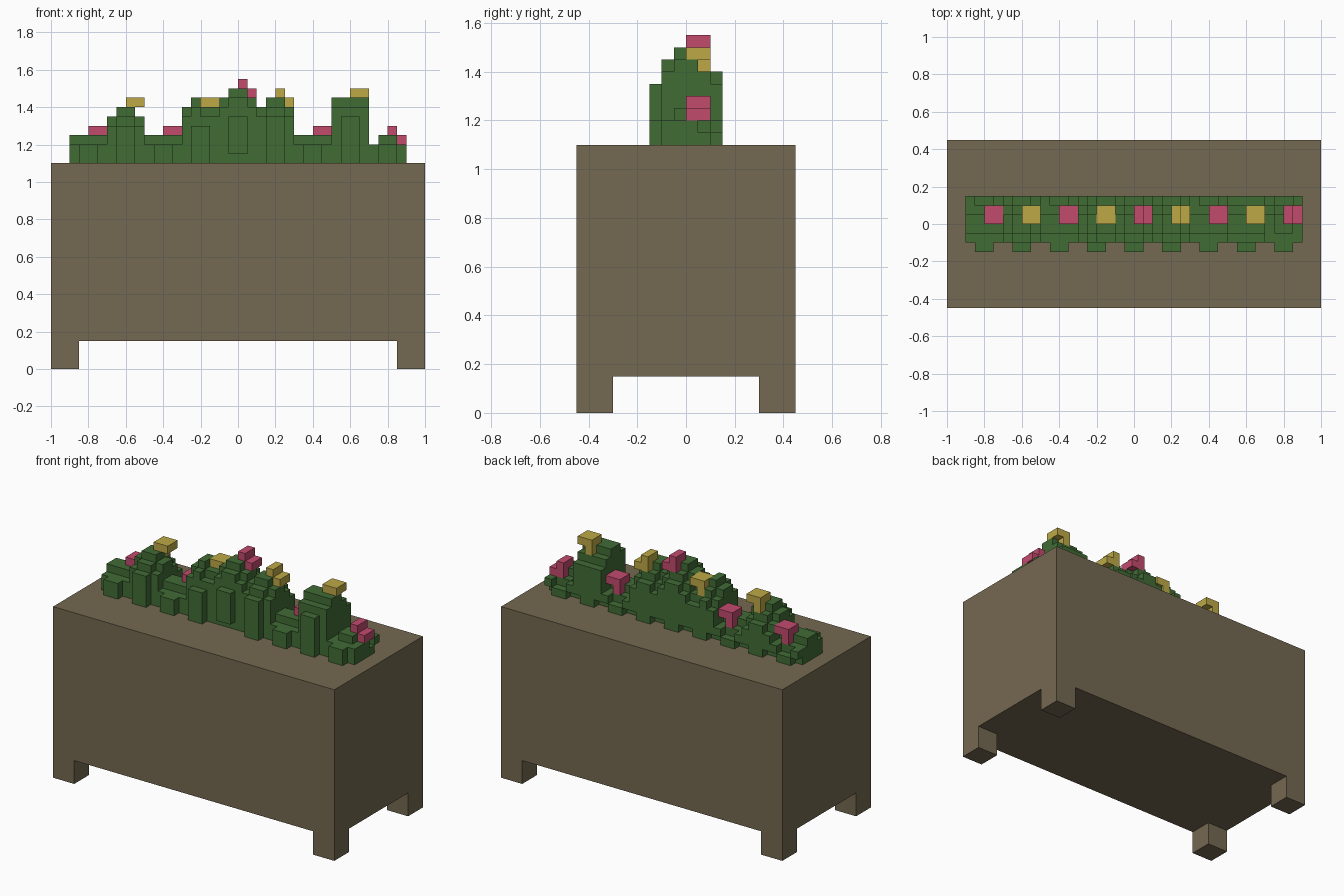
import bpy, bmesh
from mathutils import Vector

cube = bpy.data.objects.get("Cube")
if cube:
    bpy.data.objects.remove(cube, do_unlink=True)

U = 0.05       # block size
SOIL = 1.10    # height of the planter top


def material(name, rgb):
    m = bpy.data.materials.new(name)
    m.use_nodes = True
    m.diffuse_color = (*rgb, 1)
    m.node_tree.nodes["Principled BSDF"].inputs["Base Color"].default_value = (*rgb, 1)
    return m


BROWN = material("planter brown", (0.175, 0.140, 0.082))
GREEN = material("leaf green", (0.053, 0.150, 0.036))
PINK = material("petal pink", (0.540, 0.070, 0.152))
YELLOW = material("petal yellow", (0.510, 0.396, 0.062))


def finish(name, bm, mat):
    bmesh.ops.recalc_face_normals(bm, faces=bm.faces)
    me = bpy.data.meshes.new(name)
    bm.to_mesh(me)
    bm.free()
    me.materials.append(mat)
    ob = bpy.data.objects.new(name, me)
    bpy.context.collection.objects.link(ob)
    return ob


def box(name, lo, hi, mat):
    bm = bmesh.new()
    bmesh.ops.create_cube(bm, size=1)
    lo, hi = Vector(lo), Vector(hi)
    for v in bm.verts:
        v.co = (lo + hi) / 2 + v.co * (hi - lo)
    return finish(name, bm, mat)


def blocks(name, cells, mat):
    """Outer skin of a set of block cells; cell (0,0,0) starts at x=0, y=0, z=SOIL."""
    bm = bmesh.new()
    for c in sorted(cells):
        for axis in range(3):
            for side in (0, 1):
                n = list(c)
                n[axis] += 2 * side - 1
                if tuple(n) in cells:
                    continue
                a, b = (axis + 1) % 3, (axis + 2) % 3
                ring = [(0, 0), (1, 0), (1, 1), (0, 1)]
                if not side:
                    ring.reverse()
                vs = []
                for i, j in ring:
                    p = list(c)
                    p[axis] += side
                    p[a] += i
                    p[b] += j
                    vs.append(bm.verts.new((p[0] * U, p[1] * U, SOIL + p[2] * U)))
                bm.faces.new(vs)
    me = bpy.data.meshes.new(name)
    bm.to_mesh(me)
    bm.free()
    me.materials.append(mat)
    ob = bpy.data.objects.new(name, me)
    bpy.context.collection.objects.link(ob)


# Planter body and four corner feet
box("planter_body", (-1, -0.45, 0.15), (1, 0.45, SOIL), BROWN)
for sx, side in ((-1, "right"), (1, "left")):
    for sy, end in ((-1, "front"), (1, "back")):
        xs, ys = sorted((sx, sx * 0.85)), sorted((sy * 0.45, sy * 0.30))
        box(f"foot_{end}_{side}", (xs[0], ys[0], 0), (xs[1], ys[1], 0.15), BROWN)

# Each bush: height of its four columns, front nub height, flower height per column
BUSHES = [
    ((3, 3, 3, 3), 2, (3, 3)),
    ((5, 6, 6, 5), 4, (6, 6)),
    ((3, 3, 3, 3), 2, (3, 3)),
    ((6, 7, 6, 6), 4, (6, 6)),
    ((7, 8, 8, 7), 5, (8, 7)),
    ((6, 7, 7, 6), 5, (7, 6)),
    ((3, 3, 3, 3), 2, (3, 3)),
    ((7, 7, 7, 7), 5, (7, 7)),
    ((2, 3, 3, 2), 2, (3, 2)),
]

leaves = set()
for i, (cols, nub, petals) in enumerate(BUSHES):
    x0 = -18 + 4 * i
    flower = set()
    for k, h in enumerate(cols):
        x = x0 + k
        inner = k in (1, 2)
        # rows from front to back, as (y, bottom, top)
        rows = [(-2, 0, max(2, h - 1)), (-1, 0, h), (0, 0, h),
                (1, 0, h - 1), (2, 0 if inner else 1, max(1 if inner else 2, h - 2))]
        if inner:
            rows.append((-3, 1 if i == 4 else 0, nub))
        for y, z0, z1 in rows:
            leaves |= {(x, y, z) for z in range(z0, z1)}
    # Petals two blocks square, with a short stem behind
    for k, z in enumerate(petals):
        flower |= {(x0 + 2 + k, y, z) for y in (0, 1)}
    flower.add((x0 + 2, 1, petals[0] - 1))
    leaves -= flower
    blocks(f"flower_{i + 1}", flower, YELLOW if i % 2 else PINK)

blocks("foliage", leaves, GREEN)
